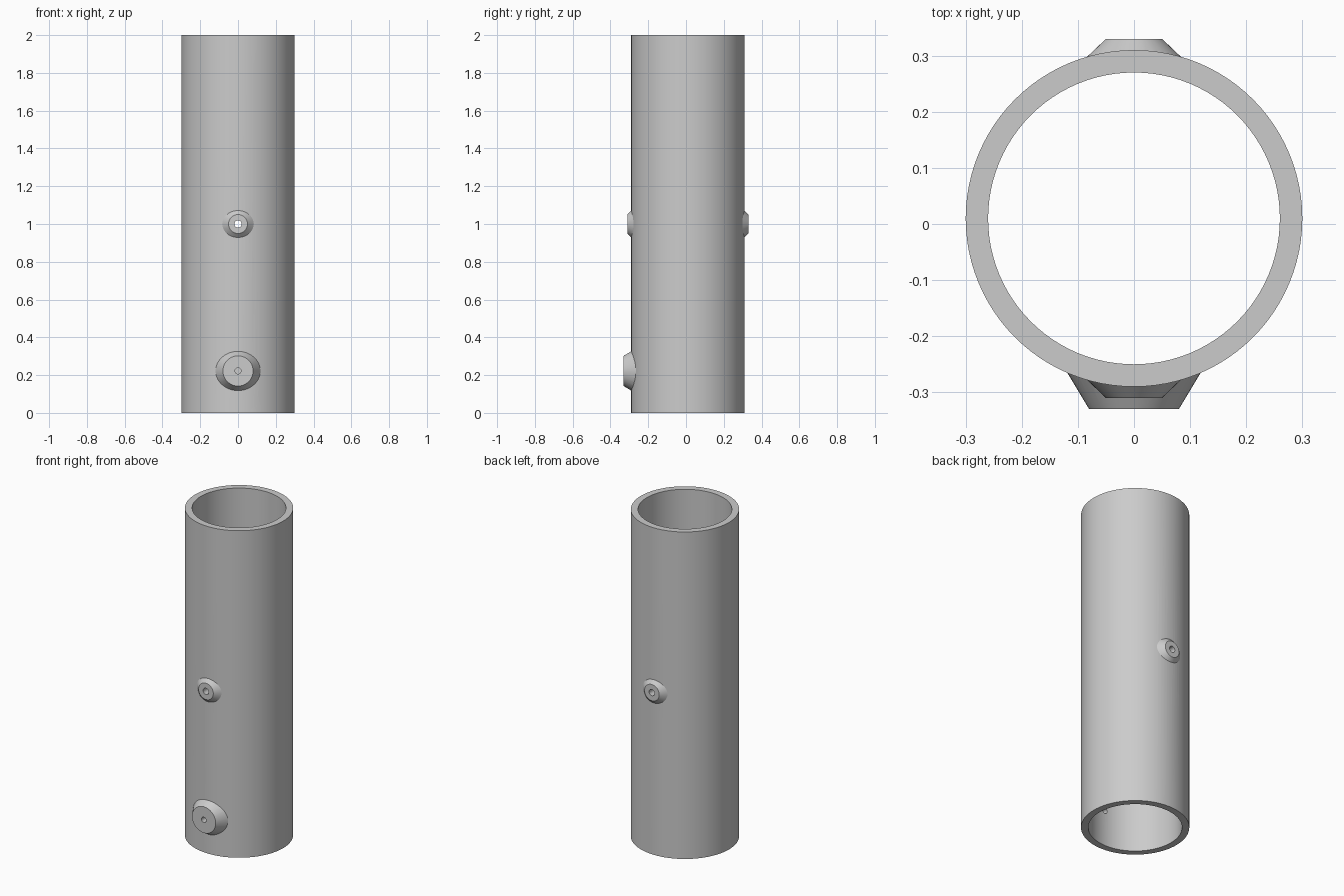
import bpy
from math import pi, radians

cube = bpy.data.objects.get("Cube")
if cube:
    bpy.data.objects.remove(cube, do_unlink=True)

AXIS_Y = 0.01            # tube axis
OUTER, INNER, HEIGHT = 0.30, 0.26, 2.0

steel = bpy.data.materials.new("plain grey")
steel.use_nodes = True
grey = (0.6, 0.6, 0.6, 1)
steel.diffuse_color = grey
steel.node_tree.nodes["Principled BSDF"].inputs["Base Color"].default_value = grey


def cone(name, r1, r2, depth, loc, rot=(0, 0, 0), sides=64):
    bpy.ops.mesh.primitive_cone_add(vertices=sides, radius1=r1, radius2=r2,
                                    depth=depth, location=loc, rotation=rot)
    ob = bpy.context.object
    ob.name = name
    ob.data.materials.append(steel)
    return ob


def combine(target, tool, operation):
    mod = target.modifiers.new(operation.title(), 'BOOLEAN')
    mod.operation, mod.solver, mod.object = operation, 'EXACT', tool
    bpy.ops.object.select_all(action='DESELECT')
    target.select_set(True)
    bpy.context.view_layer.objects.active = target
    bpy.ops.object.modifier_apply(modifier=mod.name)
    bpy.data.objects.remove(tool, do_unlink=True)


def boss(name, side, face_y, z, radius, slope, depth=0.09):
    """Tapered boss, narrow end outwards; side is -1 front, 1 back."""
    return cone(name, radius + slope * depth, radius, depth,
                (0, face_y - side * depth / 2, z), (-side * pi / 2, 0, 0), 48)


# Tube wall with its tapered bosses
tube = cone("tube", OUTER, OUTER, HEIGHT, (0, AXIS_Y, HEIGHT / 2), sides=96)
for part in (boss("front_port", -1, -0.31, 1.0, 0.05, 1.05),
             boss("back_port", 1, 0.33, 1.0, 0.05, 1.05),
             boss("lower_port", -1, -0.33, 0.222, 0.08, 0.6)):
    combine(tube, part, 'UNION')

# Main bore
combine(tube, cone("bore", INNER, INNER, HEIGHT + 0.4,
                   (0, AXIS_Y, HEIGHT / 2), sides=96), 'DIFFERENCE')

# Drilled holes: straight through at mid height, front wall only below
for r, length, y, z in ((0.019, 1.0, 0, 1.0), (0.016, 0.4, -0.3, 0.222)):
    combine(tube, cone("drill", r, r, length, (0, y, z), (pi / 2, 0, 0), 32),
            'DIFFERENCE')

tube.name = "ported_tube"
bpy.ops.object.select_all(action='DESELECT')
tube.select_set(True)
bpy.context.view_layer.objects.active = tube
bpy.ops.object.shade_smooth_by_angle(angle=radians(20))
